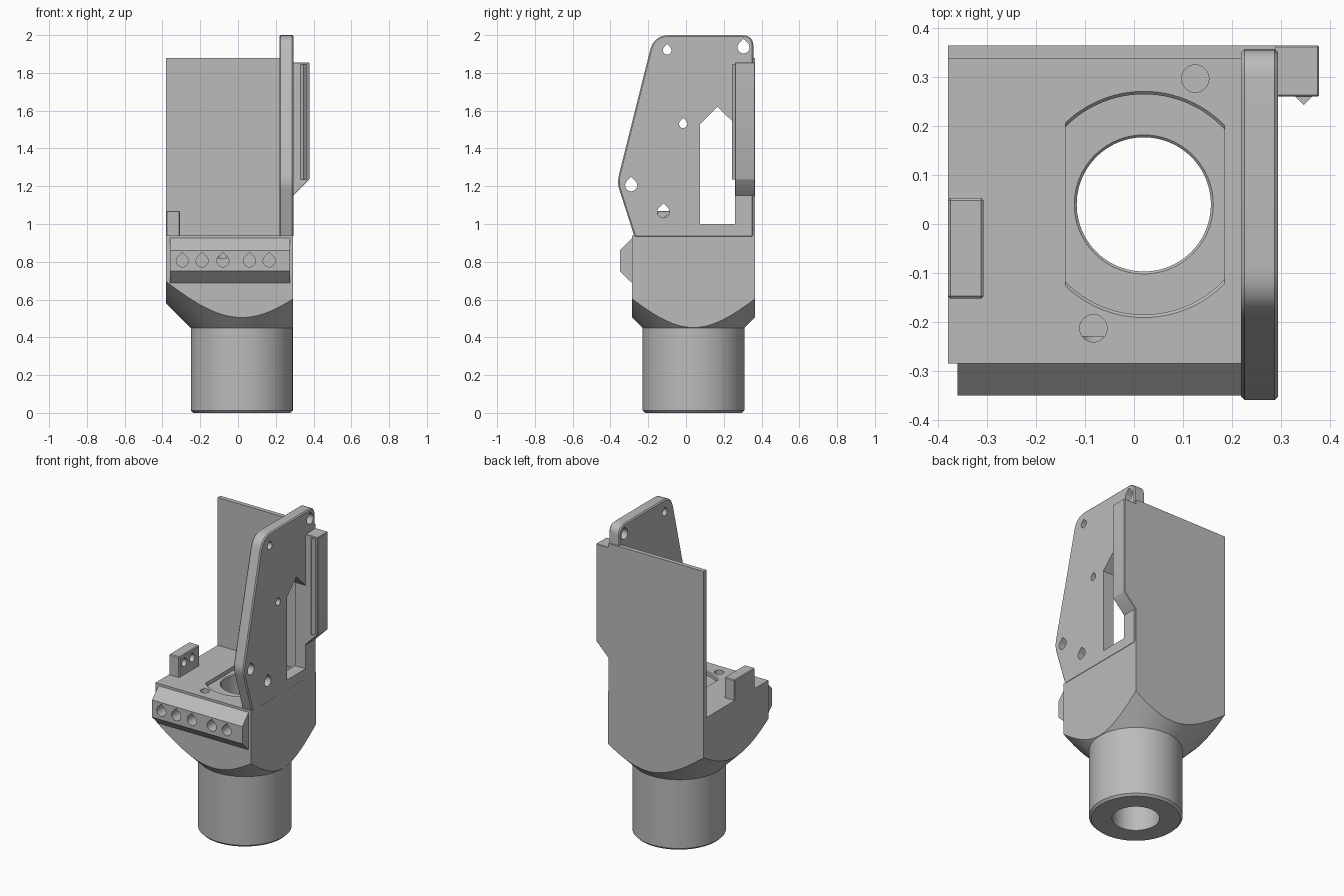
import bpy, bmesh, math
from mathutils import Vector

default = bpy.data.objects.get("Cube")
if default:
    bpy.data.objects.remove(default, do_unlink=True)

grey = bpy.data.materials.new("plain grey")
grey.use_nodes = True
COLOUR = (0.5, 0.5, 0.5, 1)
grey.diffuse_color = COLOUR
grey.node_tree.nodes["Principled BSDF"].inputs["Base Color"].default_value = COLOUR

CX, CY = 0.02, 0.04            # axis of the round neck
DECK = 0.94                    # top of the body
LEFT, RIGHT, FRONT, BACK = -0.38, 0.292, -0.285, 0.365


def finish(name, bm):
    bmesh.ops.recalc_face_normals(bm, faces=bm.faces)
    mesh = bpy.data.meshes.new(name)
    bm.to_mesh(mesh)
    bm.free()
    mesh.materials.append(grey)
    ob = bpy.data.objects.new(name, mesh)
    bpy.context.collection.objects.link(ob)
    return ob


def prism(name, points, axis, lo, hi):
    """Extrude a 2D outline along an axis (x: points are y,z; y: x,z; z: x,y)."""
    bm = bmesh.new()
    place = {"x": lambda a, b: (lo, a, b),
             "y": lambda a, b: (a, lo, b),
             "z": lambda a, b: (a, b, lo)}[axis]
    face = bm.faces.new([bm.verts.new(place(*p)) for p in points])
    new = bmesh.ops.extrude_face_region(bm, geom=[face])["geom"]
    step = Vector([(hi - lo) * (axis == k) for k in "xyz"])
    bmesh.ops.translate(bm, vec=step, verts=[v for v in new if isinstance(v, bmesh.types.BMVert)])
    return finish(name, bm)


def box(name, x0, x1, y0, y1, z0, z1):
    return prism(name, [(x0, y0), (x1, y0), (x1, y1), (x0, y1)], "z", z0, z1)


def lathe(name, profile, steps=96):
    """Solid of revolution about the neck axis from (radius, z) pairs."""
    bm = bmesh.new()
    rings = []
    for r, z in profile:
        angles = [math.tau * i / steps for i in range(steps)]
        rings.append([bm.verts.new((CX + r * math.cos(a), CY + r * math.sin(a), z)) for a in angles])
    for low, high in zip(rings, rings[1:]):
        for i in range(steps):
            j = (i + 1) % steps
            bm.faces.new((low[i], low[j], high[j], high[i]))
    bm.faces.new(rings[0])
    bm.faces.new(rings[-1])
    return finish(name, bm)


def circle(a, b, r, steps=32):
    return [(a + r * math.cos(math.tau * i / steps), b + r * math.sin(math.tau * i / steps))
            for i in range(steps)]


def teardrop(a, b, r, steps=24):
    """Round hole outline with a pointed roof."""
    start = math.radians(135)
    arc = [start + math.radians(270) * i / steps for i in range(steps + 1)]
    return [(a + r * math.cos(t), b + r * math.sin(t)) for t in arc] + [(a, b + r * math.sqrt(2))]


def rounded(points, radii, steps=6):
    """Round each outline corner with a quadratic curve of the given reach."""
    out = []
    for i, (p, r) in enumerate(zip(points, radii)):
        p = Vector(p)
        if not r:
            out.append(tuple(p))
            continue
        a = p + (Vector(points[i - 1]) - p).normalized() * r
        b = p + (Vector(points[(i + 1) % len(points)]) - p).normalized() * r
        for k in range(steps + 1):
            t = k / steps
            out.append(tuple(a * (1 - t) ** 2 + p * 2 * t * (1 - t) + b * t * t))
    return out


def apply(ob, kind, **settings):
    mod = ob.modifiers.new(kind.title(), kind)
    for key, value in settings.items():
        setattr(mod, key, value)
    bpy.context.view_layer.objects.active = ob
    bpy.ops.object.modifier_apply(modifier=mod.name)


def boolean(ob, tools, operation="DIFFERENCE"):
    for tool in tools:
        apply(ob, "BOOLEAN", object=tool, operation=operation, solver="EXACT")
        bpy.data.objects.remove(tool, do_unlink=True)


def chamfer(ob, width=0.007):
    apply(ob, "BEVEL", width=width, segments=1, limit_method="ANGLE", angle_limit=math.radians(40))


# Body: square block trimmed by a 45 degree cone, running into the round neck
body = lathe("body", [(0.257, 0), (0.27, 0.013), (0.27, 0.45), (0.6, 0.78), (0.6, 1.1)])
boolean(body, [box("trim", LEFT, RIGHT, FRONT, BACK, -0.1, DECK)], "INTERSECT")

# Bore with chamfered mouth, flat-sided pocket and two screw holes in the deck
pocket = lathe("pocket", [(0.225, DECK - 0.025), (0.225, DECK - 0.006), (0.237, DECK + 0.006)])
boolean(pocket, [box("flats", -0.14, 0.185, -1, 1, 0, 2)], "INTERSECT")
bore = lathe("bore", [(0.137, -0.1), (0.137, DECK - 0.03), (0.147, DECK - 0.02), (0.147, DECK + 0.1)])
screws = [prism("screw", circle(x, y, 0.028), "z", DECK - 0.12, DECK + 0.1)
          for x, y in ((0.125, 0.297), (-0.083, -0.213))]
boolean(body, [pocket, bore] + screws)

# Front bar with a row of teardrop holes
bar = prism("front_bar", [(FRONT + 0.02, 0.925), (FRONT, 0.925), (-0.35, 0.86), (-0.35, 0.75),
                          (FRONT, 0.687), (FRONT + 0.02, 0.687)], "x", -0.36, 0.275)
row = (-0.295, -0.19, -0.08, 0.06, 0.165)
boolean(bar, [prism("hole", teardrop(x, 0.805, 0.032), "y", -0.5, -0.2) for x in row])
boolean(body, [prism("hole", teardrop(x, 0.805, 0.032), "y", -0.5, -0.23) for x in row])

# Small post on the right edge with two blind holes facing inward
post = box("side_post", LEFT, -0.307, -0.152, 0.053, DECK - 0.01, 1.07)
chamfer(post, 0.005)
boolean(post, [prism("hole", teardrop(y, 1.015, 0.024), "x", -0.36, -0.2) for y in (-0.1, -0.02)])

# Thin back wall
wall = box("back_wall", LEFT, RIGHT - 0.002, 0.337, BACK, DECK - 0.01, 1.88)

# Tall side plate with gabled window and teardrop holes
outline = [(-0.272, DECK - 0.01), (-0.365, 1.22), (-0.17, 2.0), (0.357, 2.0), (0.357, DECK - 0.01)]
plate = prism("side_plate", rounded(outline, (0, 0.04, 0.08, 0.06, 0)), "x", 0.219, 0.294)
chamfer(plate)
window = [(0.075, 1.0), (0.26, 1.0), (0.26, 1.53), (0.167, 1.62), (0.075, 1.53)]
holes = [(-0.1, 1.92, 0.023), (0.305, 1.935, 0.032), (-0.015, 1.53, 0.022),
         (-0.29, 1.205, 0.032), (-0.12, 1.065, 0.032)]
boolean(plate, [prism("window", window, "x", 0.1, 0.4)]
        + [prism("hole", teardrop(*h), "x", 0.1, 0.4) for h in holes])

# Outer block with sloped underside, and the narrow ridge on its front
block = prism("outer_block", [(0.285, 1.143), (0.378, 1.236), (0.378, 1.855), (0.285, 1.855)],
              "y", 0.26, BACK)
chamfer(block, 0.003)
ridge = prism("block_ridge", [(0.328, 0.262), (0.347, 0.243), (0.366, 0.262)], "z", 1.236, 1.845)

# Smooth the round surfaces, keep the edges sharp
bpy.ops.object.select_all(action="DESELECT")
for ob in (body, bar, post, wall, plate, block, ridge):
    ob.select_set(True)
bpy.context.view_layer.objects.active = body
bpy.ops.object.shade_smooth_by_angle(angle=math.radians(30))
